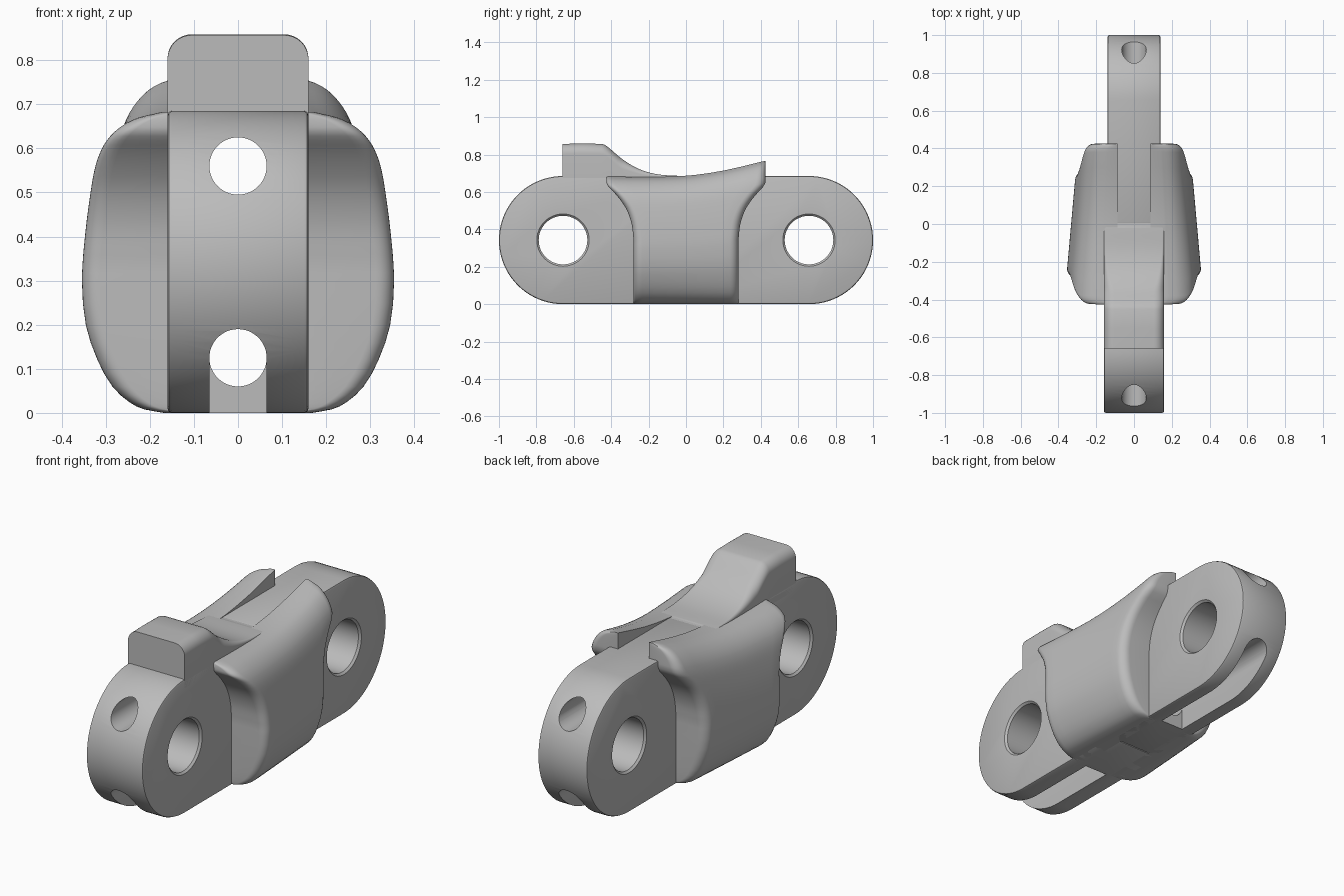
import bpy, bmesh
from math import pi, sin, cos, sqrt, radians

if "Cube" in bpy.data.objects:
    bpy.data.objects.remove(bpy.data.objects["Cube"])

grey = bpy.data.materials.new("plain_grey")
grey.use_nodes = True
grey.diffuse_color = (0.5, 0.5, 0.5, 1)
grey.node_tree.nodes["Principled BSDF"].inputs["Base Color"].default_value = (0.5, 0.5, 0.5, 1)


def loft(name, rings):
    """Skin a list of equal closed rings and cap both ends."""
    bm = bmesh.new()
    rows = [[bm.verts.new(p) for p in ring] for ring in rings]
    n = len(rows[0])
    for a, b in zip(rows, rows[1:]):
        for i in range(n):
            j = (i + 1) % n
            bm.faces.new((a[i], a[j], b[j], b[i]))
    bm.faces.new(rows[0][::-1])
    bm.faces.new(rows[-1])
    bmesh.ops.remove_doubles(bm, verts=bm.verts, dist=1e-5)
    bmesh.ops.recalc_face_normals(bm, faces=bm.faces)
    mesh = bpy.data.meshes.new(name)
    bm.to_mesh(mesh)
    bm.free()
    mesh.materials.append(grey)
    ob = bpy.data.objects.new(name, mesh)
    bpy.context.collection.objects.link(ob)
    return ob


def activate(ob):
    bpy.ops.object.select_all(action='DESELECT')
    ob.select_set(True)
    bpy.context.view_layer.objects.active = ob


def finish(ob):
    activate(ob)
    for m in list(ob.modifiers):
        bpy.ops.object.modifier_apply(modifier=m.name)
    bpy.ops.object.shade_smooth_by_angle(angle=radians(32))


def table(points, t):
    """Smoothly interpolate a short list of (input, output) pairs."""
    if t <= points[0][0]:
        return points[0][1]
    for k in range(len(points) - 1):
        (a, fa), (b, fb) = points[k], points[k + 1]
        if t <= b:
            p, q = points[max(k - 1, 0)], points[min(k + 2, len(points) - 1)]
            ma, mb = (fb - p[1]) / (b - p[0]), (q[1] - fa) / (q[0] - a)
            s, h = (t - a) / (b - a), b - a
            return ((2*s**3 - 3*s*s + 1) * fa + (s**3 - 2*s*s + s) * h * ma
                    + (3*s*s - 2*s**3) * fb + (s**3 - s*s) * h * mb)
    return points[-1][1]


R, PIN_Y = 0.3425, 0.6575


def cutter(name, rings):
    ob = loft(name, rings)
    ob.hide_render = True
    return ob


def circle(r, n=48):
    return [(r * cos(2 * pi * i / n), r * sin(2 * pi * i / n)) for i in range(n)]


# Link halves: rounded ends, pin hole, two long bores and a bottom slot
def link_half(name, side, w):
    arc = [(side * (PIN_Y + R * cos(a)), R + R * sin(a))
           for a in (pi * (i / 40 - 0.5) for i in range(41))]
    outline = [(0, 0)] + arc + [(0, 2 * R)]
    half = loft(name, [[(x, y, z) for y, z in outline] for x in (-w, w)])
    bev = half.modifiers.new("rim", 'BEVEL')
    bev.width, bev.segments, bev.limit_method = 0.01, 2, 'ANGLE'
    bev.angle_limit = radians(40)
    cuts = [cutter("pin_cutter", [
        [(x, side * PIN_Y + a, R + b) for a, b in circle(r)]
        for x, r in ((-w - .01, .15), (-w + .01, .13), (w - .01, .13), (w + .01, .15))])]
    for z in (0.56, 0.125):
        cuts.append(cutter("bore_cutter", [
            [(a, y, z + b) for a, b in circle(0.065)] for y in (-1.2, 1.2)]))
    cuts.append(cutter("slot_cutter", [
        [(x, side * y, z) for x, z in ((-.0649, -.1), (.0649, -.1), (.0649, .125), (-.0649, .125))]
        for y in (0.29, 1.2)]))
    for c in cuts:
        m = half.modifiers.new("cut", 'BOOLEAN')
        m.operation, m.object, m.solver = 'DIFFERENCE', c, 'EXACT'
    finish(half)
    for c in cuts:
        bpy.data.objects.remove(c)


link_half("front_link", -1, 0.16)
link_half("back_link", 1, 0.14)

# Raised lug with a ramp falling back to the link
RAMP = [(-.66, .857), (-.45, .857), (-.42, .842), (-.34, .775), (-.25, .722),
        (-.15, .694), (-.02, .685), (.06, .68)]
rings = []
for y in [-.66, -.55] + [-.45 + .51 * i / 30 for i in range(31)]:
    h = table(RAMP, y)
    r = min(0.055, max(0.008, (h - 0.67) * 0.5))
    arc = [(0.16 - r + r * cos(a), h - r + r * sin(a))
           for a in (pi / 2 * i / 8 for i in range(9))]
    half = [(0.16, 0.64)] + arc
    rings.append([(x, y, z) for x, z in half + [(-x, z) for x, z in half[::-1]]])
finish(loft("guide_lug", rings))

# Side wings: bulged outside, flared toward the top, rising to the back
BULGE = [(0, .17), (.008, .215), (.025, .25), (.06, .288), (.12, .322), (.2, .349), (.3, .358),
         (.4, .351), (.5, .336), (.57, .319), (.615, .296), (.65, .262), (.672, .222), (.685, .17)]
FLARE = [(.34, .28), (.43, .291), (.51, .32), (.58, .369), (.635, .42), (.66, .425)]
CREST = [(-.43, .683), (-.2, .68), (0, .686), (.2, .714), (.43, .768)]
INNER, FILLET = 0.088, 0.045


def wing(name, side):
    ends = [FILLET * (1 - cos(pi / 2 * i / 6)) for i in range(7)]
    levels = [0, .003, .008, .015, .025, .04, .06, .09, .12, .16, .2, .25] + \
             [.3 + .02 * i for i in range(16)] + [.61, .62, .63, .64, .65, .66, .667, .673, .678, .682, .685]
    profile = [(INNER, 0)] + [(table(BULGE, z), z) for z in levels] + [(INNER, .685)]
    rows = []
    for x0, z0 in profile:
        outer, inner = [], []
        hw = table(FLARE, z0)
        inset = [(-1, e) for e in ends]
        stations = [(s * (1 - e / hw), e) for s, e in inset]
        stations += [(v, FILLET) for v in (-.7, -.5, -.3, -.1, .1, .3, .5, .7)]
        stations += [(-v, e) for v, e in stations[:len(ends)][::-1]]
        for v, e in stations:
            z = z0 * table(CREST, v * hw) / 0.685
            y = v * table(FLARE, z)
            z = z0 * table(CREST, y) / 0.685
            y = v * table(FLARE, z)
            dent = FILLET - sqrt(max(0, FILLET ** 2 - (FILLET - e) ** 2))
            x = x0 * (0.93 - 0.25 * y) - dent if x0 > INNER else INNER
            outer.append((side * max(x, INNER), y, z))
            inner.append((side * INNER, y, z))
        rows.append(outer + inner[::-1])
    finish(loft(name, rows))


wing("left_wing", 1)
wing("right_wing", -1)
